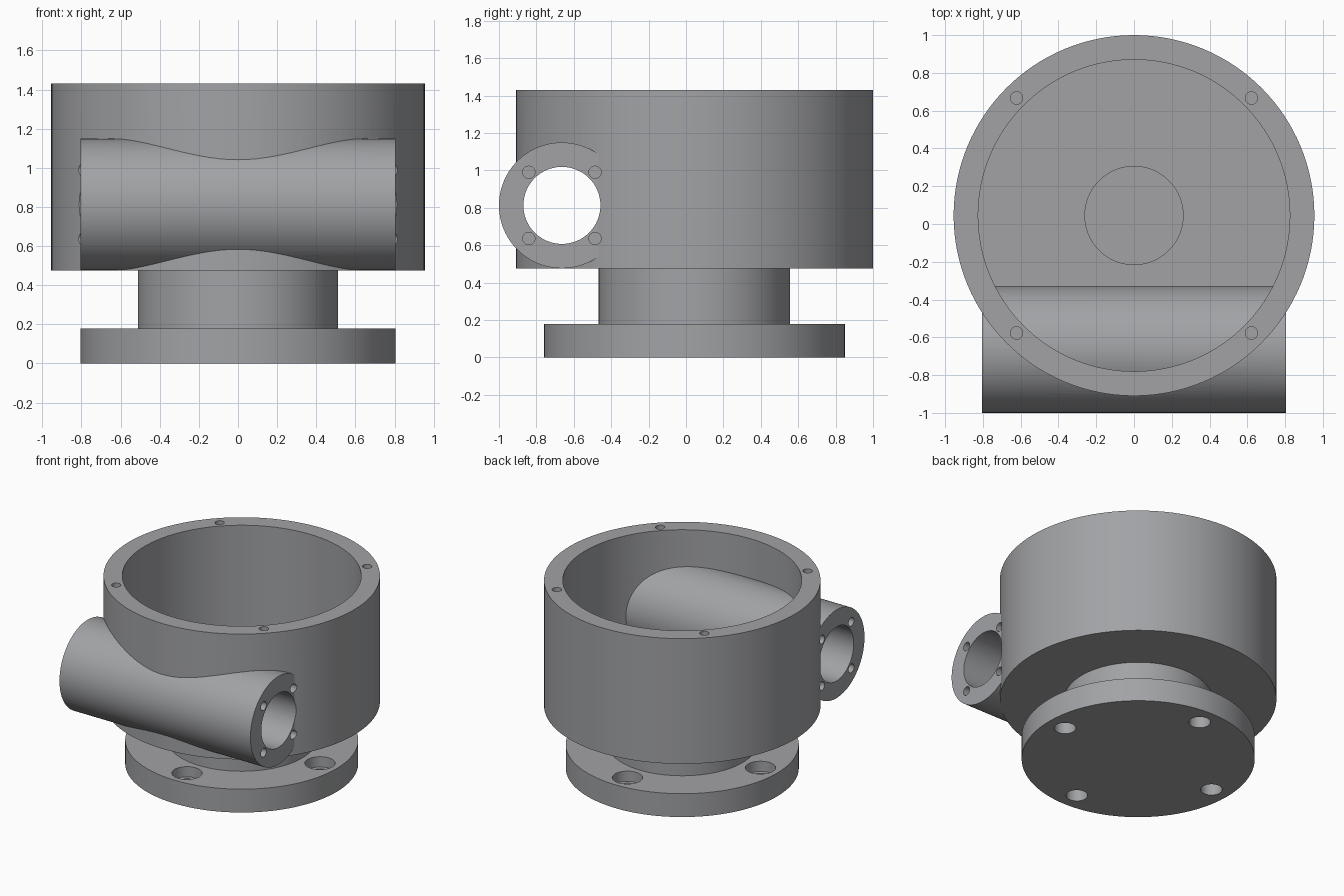
import bpy, bmesh, math
from mathutils import Matrix, Vector

if "Cube" in bpy.data.objects:
    bpy.data.objects.remove(bpy.data.objects["Cube"])

CY = 0.045                      # axis of the round housing
WY, WZ = -0.6635, 0.8125        # axis of the cross tube

grey = bpy.data.materials.new("cast_grey")
grey.diffuse_color = (0.36, 0.365, 0.38, 1)
grey.use_nodes = True
grey.node_tree.nodes["Principled BSDF"].inputs["Base Color"].default_value = grey.diffuse_color


def make_object(name, bm):
    bmesh.ops.recalc_face_normals(bm, faces=bm.faces)
    mesh = bpy.data.meshes.new(name)
    bm.to_mesh(mesh)
    bm.free()
    mesh.materials.append(grey)
    ob = bpy.data.objects.new(name, mesh)
    bpy.context.collection.objects.link(ob)
    return ob


def lathe(name, profile, segs=128):
    """Turn an (r, z) outline, closed at the axis, about the housing axis."""
    bm = bmesh.new()
    rings = []
    for r, z in profile:
        if r == 0:
            rings.append([bm.verts.new((0, CY, z))])
        else:
            rings.append([bm.verts.new((r * math.cos(2 * math.pi * i / segs),
                                        CY + r * math.sin(2 * math.pi * i / segs), z))
                          for i in range(segs)])
    for a, b in zip(rings, rings[1:]):
        for i in range(segs):
            j = (i + 1) % segs
            quad = [a[i % len(a)], a[j % len(a)], b[j % len(b)], b[i % len(b)]]
            bm.faces.new(list(dict.fromkeys(quad)))
    return make_object(name, bm)


def rods(name, specs):
    """Separate cylinders, each given as (start, end, radius, segments)."""
    bm = bmesh.new()
    for a, b, r, segs in specs:
        a, b = Vector(a), Vector(b)
        turn = (b - a).to_track_quat('Z', 'Y').to_matrix().to_4x4()
        bmesh.ops.create_cone(bm, cap_ends=True, segments=segs, radius1=r, radius2=r,
                              depth=(b - a).length,
                              matrix=Matrix.Translation((a + b) / 2) @ turn)
    return make_object(name, bm)


def combine(target, other, operation):
    mod = target.modifiers.new(operation.lower(), 'BOOLEAN')
    mod.operation = operation
    mod.solver = 'EXACT'
    mod.object = other
    bpy.context.view_layer.objects.active = target
    bpy.ops.object.modifier_apply(modifier=mod.name)
    bpy.data.objects.remove(other, do_unlink=True)


# Flange, neck and hollow round housing in one turned outline
housing = lathe("gear_housing", [
    (0, 0), (0.805, 0), (0.805, 0.178), (0.512, 0.178), (0.512, 0.475),
    (0.955, 0.475), (0.955, 1.43), (0.825, 1.43), (0.825, 0.605),
    (0.26, 0.605), (0.26, 0.178), (0, 0.178)])

# Cross tube along the front, with its through bore
tube = rods("cross_tube", [((-0.805, WY, WZ), (0.805, WY, WZ), 0.3365, 96)])
combine(housing, tube, 'UNION')
bore = rods("tube_bore", [((-1.2, WY, WZ), (1.2, WY, WZ), 0.206, 64)])
combine(housing, bore, 'DIFFERENCE')

# Screw holes in the rim and in both tube ends
holes = []
for u in (-1, 1):
    for v in (-1, 1):
        x, y = 0.622 * u, CY + 0.622 * v
        holes.append(((x, y, 1.2), (x, y, 1.5), 0.033, 20))
        for side in (-1, 1):
            y, z = WY + 0.177 * u, WZ + 0.177 * v
            holes.append(((0.6 * side, y, z), (0.97 * side, y, z), 0.033, 20))
combine(housing, rods("screw_holes", holes), 'DIFFERENCE')

# Mounting holes in the flange, wider at the top
for label, z0, z1, r in (("bolt_holes", -0.1, 0.3, 0.075), ("bolt_seats", 0.1, 0.3, 0.105)):
    specs = []
    for k in range(4):
        x = 0.66 * math.cos(k * math.pi / 2)
        y = CY + 0.66 * math.sin(k * math.pi / 2)
        specs.append(((x, y, z0), (x, y, z1), r, 32))
    combine(housing, rods(label, specs), 'DIFFERENCE')

# Smooth curved walls, crisp rims
bpy.ops.object.select_all(action='DESELECT')
housing.select_set(True)
bpy.context.view_layer.objects.active = housing
bpy.ops.object.shade_smooth_by_angle(angle=math.radians(30))
